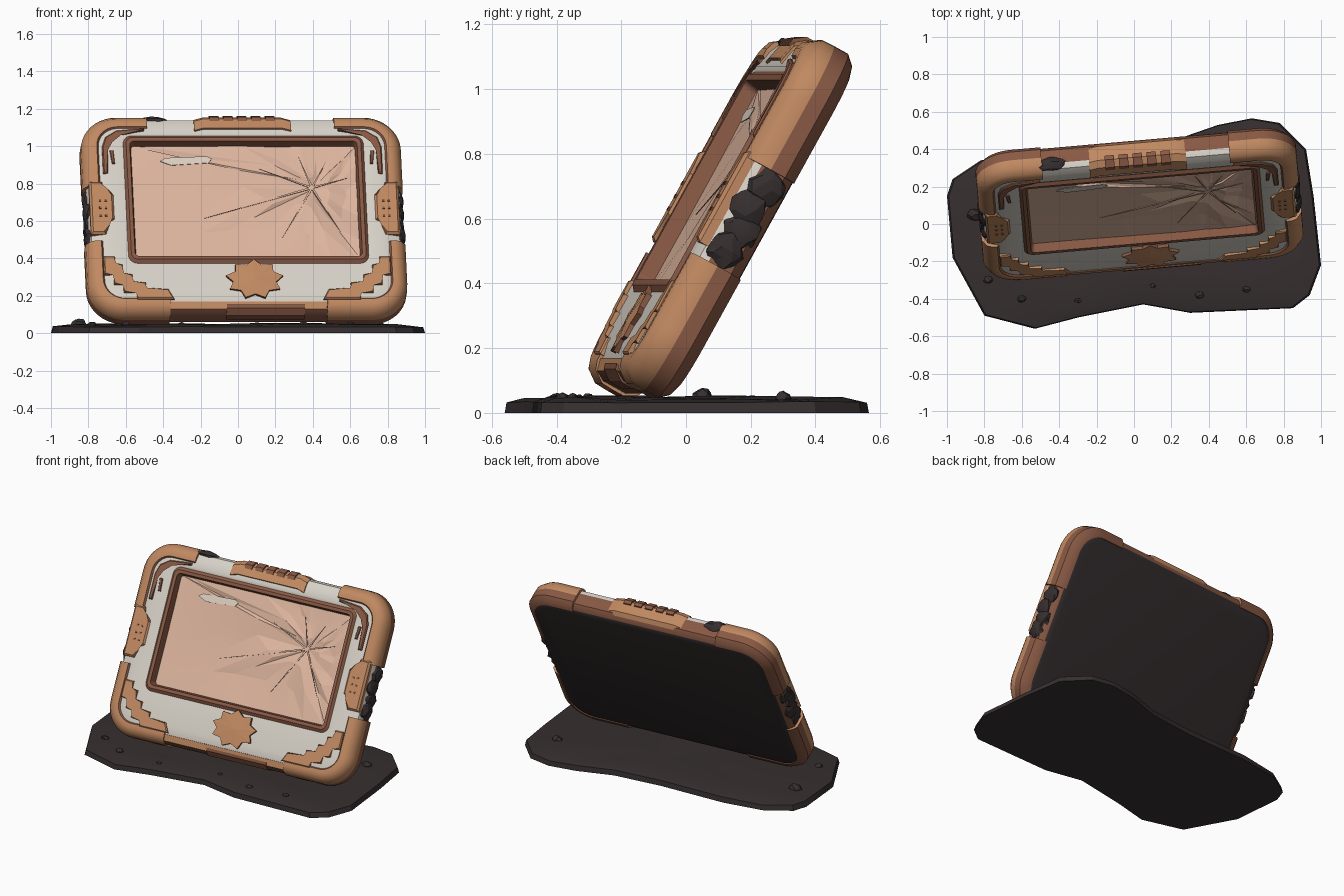
import bpy, bmesh, math, random
from mathutils import Matrix, Vector

if "Cube" in bpy.data.objects:
    bpy.data.objects.remove(bpy.data.objects["Cube"])

random.seed(4)


def mat(name, r, g, b):
    m = bpy.data.materials.new(name)
    m.diffuse_color = (r, g, b, 1)
    m.use_nodes = True
    m.node_tree.nodes["Principled BSDF"].inputs["Base Color"].default_value = m.diffuse_color
    return m


WHITE = mat("worn white", 0.68, 0.64, 0.57)
ORANGE = mat("copper orange", 0.53, 0.25, 0.12)
BROWN = mat("dark copper", 0.25, 0.10, 0.058)
GLASS = mat("peach glass", 0.72, 0.46, 0.34)
DARK = mat("charcoal", 0.037, 0.028, 0.029)
GLINT = mat("pale glint", 0.72, 0.62, 0.53)

# Tablet frame: x across, z up the face, -y out of the screen
LEAN = (Matrix.Translation((0.03, 0.105, 0.602)) @ Matrix.Rotation(math.radians(5), 4, 'Z')
        @ Matrix.Rotation(math.radians(-29), 4, 'X'))
HW, HH, RAD = 0.842, 0.59, 0.18


def finish(name, bm, mats, matrix=LEAN, recalc=True, angle=35):
    if recalc:
        bmesh.ops.recalc_face_normals(bm, faces=bm.faces)
    me = bpy.data.meshes.new(name)
    bm.to_mesh(me)
    bm.free()
    for m in mats:
        me.materials.append(m)
    ob = bpy.data.objects.new(name, me)
    bpy.context.collection.objects.link(ob)
    ob.matrix_world = matrix
    bpy.ops.object.select_all(action='DESELECT')
    ob.select_set(True)
    bpy.context.view_layer.objects.active = ob
    bpy.ops.object.shade_smooth_by_angle(angle=math.radians(angle))
    return ob


def round_rect(cx, cz, hw, hh, r, n=8):
    pts = []
    for q, (sx, sz) in enumerate(((1, 1), (-1, 1), (-1, -1), (1, -1))):
        for i in range(n + 1):
            a = math.pi / 2 * (q + i / n)
            pts.append((cx + sx * (hw - r) + r * math.cos(a), cz + sz * (hh - r) + r * math.sin(a)))
    return pts


def sweep(name, path, section, mats, rule=None):
    """Closed section (outset, depth) along path of (x, z, nx, nz)."""
    bm = bmesh.new()
    rings = [[bm.verts.new((x + nx * o, -d, z + nz * o)) for o, d in section] for x, z, nx, nz in path]
    k = len(section)
    for a, b in zip(rings, rings[1:]):
        for i in range(k):
            j = (i + 1) % k
            f = bm.faces.new((a[i], a[j], b[j], b[i]))
            f.material_index = rule[i] if rule else 0
    for end in (rings[0], rings[-1]):
        bm.faces.new(end)
    return finish(name, bm, mats)


def plate(name, pts, d0, d1, m, bevel=0.006):
    """Raised plate on the tablet face from an (x, z) outline."""
    bm = bmesh.new()
    a = [bm.verts.new((x, -d0, z)) for x, z in pts]
    b = [bm.verts.new((x, -d1, z)) for x, z in pts]
    top = bm.faces.new(b)
    bm.faces.new(a)
    for i in range(len(a)):
        j = (i + 1) % len(a)
        bm.faces.new((a[i], a[j], b[j], b[i]))
    if bevel:
        bmesh.ops.bevel(bm, geom=list(top.edges), offset=bevel, segments=1, affect='EDGES')
    return finish(name, bm, [m])


def chunk(name, loc, size, m=DARK, matrix=LEAN):
    bm = bmesh.new()
    bmesh.ops.create_icosphere(bm, subdivisions=2, radius=0.5)
    for v in bm.verts:
        k = random.uniform(0.8, 1.1)
        v.co = Vector((v.co[i] * size[i] * k + loc[i] for i in range(3)))
    return finish(name, bm, [m], matrix, angle=15)


# Main shell, back to front, ending in the recessed screen well
SX, SZ, SW, SH = 0.01, 0.085, 0.62, 0.36
rings = [  # centre x, centre z, half width, half height, radius, depth, material of band before it
    (0, 0, HW - 0.06, HH - 0.06, 0.13, -0.085, 2),
    (0, 0, HW - 0.03, HH - 0.03, 0.16, -0.08, 2),
    (0, 0, HW, HH, RAD, -0.05, 1),
    (0, 0, HW, HH, RAD, 0.03, 1),
    (0, 0, HW - 0.015, HH - 0.012, 0.17, 0.06, 0),
    (0, 0, HW - 0.06, HH - 0.045, 0.13, 0.075, 0),
    (0, 0, HW - 0.12, HH - 0.10, 0.09, 0.085, 0),
    (SX, SZ, SW + 0.025, SH + 0.03, 0.05, 0.078, 0),
    (SX, SZ, SW + 0.01, SH + 0.012, 0.035, 0.092, 1),
    (SX, SZ, SW - 0.01, SH - 0.008, 0.025, 0.09, 1),
    (SX, SZ, SW - 0.018, SH - 0.016, 0.02, 0.05, 1),
    (SX, SZ, SW - 0.024, SH - 0.022, 0.02, 0.015, 1)]
bm = bmesh.new()
loops = [[bm.verts.new((x, -r[5], z)) for x, z in round_rect(*r[:5])] for r in rings]
for a, b, r in zip(loops, loops[1:], rings[1:]):
    for i in range(len(a)):
        j = (i + 1) % len(a)
        bm.faces.new((a[i], a[j], b[j], b[i])).material_index = r[6]
bm.faces.new(loops[0]).material_index = 2
bm.faces.new(loops[-1]).material_index = 1
finish("tablet_shell", bm, [WHITE, BROWN, DARK])

# Cracked glass: shards fanned around an impact point
px, pz = 0.37, 0.17
x0, x1, z0, z1 = SX - SW + 0.016, SX + SW - 0.016, SZ - SH + 0.014, SZ + SH - 0.014
n = 22
angs = sorted([2 * math.pi * (i + random.uniform(-0.3, 0.3)) / n for i in range(n)]
              + [math.atan2(z - pz, x - px) % (2 * math.pi) for x in (x0, x1) for z in (z0, z1)])
bm = bmesh.new()
hub = bm.verts.new((px, -0.03, pz))
spokes = []
for i, a in enumerate(angs):
    c, s = math.cos(a), math.sin(a)
    reach = min(((x1 if c > 0 else x0) - px) / c, ((z1 if s > 0 else z0) - pz) / s)
    row = [hub]
    for t in (0.3, 0.65, 1.0):
        t2 = t if t == 1 else t + random.uniform(-0.12, 0.12)
        d = 0.044 + random.uniform(-0.012, 0.012) * (0.4 if t == 1 else 1)
        row.append(bm.verts.new((px + c * reach * t2, -d, pz + s * reach * t2)))
    spokes.append(row)
for i, a in enumerate(spokes):
    b = spokes[(i + 1) % len(spokes)]
    bm.faces.new((hub, a[1], b[1]))
    for k in (1, 2):
        bm.faces.new((a[k], a[k + 1], b[k + 1]))
        bm.faces.new((a[k], b[k + 1], b[k]))
for f in bm.faces:
    f.normal_update()
    if f.normal.y > 0:
        f.normal_flip()
finish("cracked_glass", bm, [GLASS], recalc=False, angle=7)
plate("glass_glint", [(-0.44, 0.33), (-0.41, 0.35), (-0.19, 0.36), (-0.16, 0.345), (-0.18, 0.32), (-0.38, 0.305)],
      0.056, 0.059, GLINT, 0)
for i, a in enumerate((0.3, 1.1, 1.9, 2.75, 3.45, 4.2, 5.2)):  # main crack lines
    L = (0.2, 0.18, 0.2, 0.3, 0.62, 0.36, 0.3)[i]
    c, s = math.cos(a), math.sin(a)
    plate("crack_%d" % i, [(px - s * 0.006, pz + c * 0.006), (px + c * L, pz + s * L),
                           (px + s * 0.006, pz - c * 0.006)], 0.052, 0.055, GLASS, 0)

# Corner guards wrapping each corner
GUARD = [(-0.04, -0.088), (-0.008, -0.078), (0.018, -0.05), (0.018, 0.0), (0.016, 0.04),
         (-0.012, 0.078), (-0.04, 0.088), (-0.065, 0.088), (-0.08, 0.07), (-0.06, 0.03)]
RULE = [1, 1, 1, 0, 0, 0, 0, 1, 1, 1]
for sx in (1, -1):
    for sz, ax, az in ((1, 0.34, 0.42), (-1, 0.42, 0.42)):
        path = [(sx * HW, sz * (HH - az), sx, 0)]
        for i in range(11):
            a = math.pi / 2 * i / 10
            c, s = math.cos(a), math.sin(a)
            path.append((sx * (HW - RAD + RAD * c), sz * (HH - RAD + RAD * s), sx * c, sz * s))
        path.append((sx * (HW - ax), sz * HH, 0, sz))
        sweep("corner_guard", path, GUARD, [ORANGE, BROWN], RULE)
        # inner ridge nested in the corner
        if sz > 0:
            plate("inner_ridge", [(sx * x, z) for x, z in ((0.75, 0.24), (0.75, 0.40), (0.73, 0.46), (0.67, 0.50),
                  (0.52, 0.515), (0.52, 0.50), (0.65, 0.475), (0.70, 0.43), (0.725, 0.38), (0.725, 0.24))],
                  0.05, 0.094, BROWN)
        else:
            plate("stepped_bracket", [(sx * x, z) for x, z in (
                (0.77, -0.27), (0.71, -0.27), (0.71, -0.32), (0.67, -0.32), (0.67, -0.38), (0.62, -0.38),
                (0.62, -0.43), (0.55, -0.43), (0.55, -0.47), (0.43, -0.47), (0.40, -0.53), (0.60, -0.53),
                (0.60, -0.49), (0.67, -0.49), (0.67, -0.44), (0.72, -0.44), (0.72, -0.38), (0.77, -0.38))],
                  0.05, 0.096, ORANGE)
    # Side grip, torn side padding and slot
    plate("side_grip", [(sx * x, z) for x, z in ((0.83, 0.19), (0.76, 0.19), (0.745, 0.14), (0.70, 0.11),
          (0.70, -0.04), (0.74, -0.07), (0.75, -0.13), (0.83, -0.13))], 0.03, 0.094, ORANGE, 0.012)
    for k in range(3):
        for j in range(2):
            x, z = sx * (0.745 + 0.03 * j), -0.02 + 0.045 * k
            plate("grip_stud", [(x - .006, z - .006), (x + .006, z - .006), (x + .006, z + .006), (x - .006, z + .006)],
                  0.09, 0.098, BROWN, 0)
    for k in range(4):
        chunk("torn_padding", (sx * 0.835, 0.015 * (k % 2), -0.11 + 0.075 * k), (0.06, 0.12, 0.13))
    plate("speaker_slot", [(sx * x, z) for x, z in ((0.69, 0.38), (0.71, 0.38), (0.70, 0.30), (0.685, 0.30))],
          0.06, 0.092, BROWN, 0.003)

# Top button housing, buttons, bottom strip
TOP = [(-0.01, -0.06), (0.014, -0.04), (0.014, 0.045), (-0.012, 0.078), (-0.075, 0.092), (-0.085, 0.06)]
sweep("button_housing", [(-0.25, HH - 0.015, 0, 1), (-0.20, HH, 0, 1), (0.22, HH, 0, 1), (0.27, HH - 0.015, 0, 1)],
      TOP, [ORANGE])
for i in range(5):
    x = -0.14 + 0.075 * i
    sweep("top_button", [(x - 0.025, HH, 0, 1), (x + 0.025, HH, 0, 1)],
          [(0.0, 0.02), (0.022, 0.025), (0.022, 0.05), (-0.004, 0.085), (-0.03, 0.086)], [BROWN])
sweep("bottom_strip", [(-0.43, -HH, 0, -1), (0.43, -HH, 0, -1)],
      [(-0.01, -0.06), (0.008, -0.04), (0.008, 0.04), (-0.01, 0.072), (-0.05, 0.082), (-0.055, 0.05)],
      [BROWN, ORANGE], [0, 0, 0, 1, 0, 0])
sweep("bottom_latch", [(-0.12, -HH, 0, -1), (0.30, -HH, 0, -1)],
      [(0, -0.02), (0.014, 0.0), (0.014, 0.045), (-0.012, 0.08), (-0.03, 0.085)], [BROWN])
chunk("top_dent", (-0.45, -0.03, HH - 0.005), (0.17, 0.09, 0.05))
chunk("bottom_dent", (0.44, -0.05, -HH + 0.03), (0.14, 0.07, 0.07))

# Faceted leaf-like ornament under the screen
bm = bmesh.new()
cx, cz = 0.035, -0.41
mid = bm.verts.new((cx, -0.104, cz))
back = bm.verts.new((cx, -0.06, cz))
rim = []
for i in range(18):
    a = math.pi / 2 + 2 * math.pi * i / 18
    k = 1.0 if i % 2 == 0 else 0.76
    rim.append([bm.verts.new((cx + 0.155 * k * math.cos(a), -d, cz + 0.12 * k * math.sin(a))) for d in (0.07, 0.097)])
for i, (a0, a1) in enumerate(rim):
    b0, b1 = rim[(i + 1) % 18]
    bm.faces.new((a0, a1, b1, b0)).material_index = 1
    bm.faces.new((a1, mid, b1))
    bm.faces.new((a0, b0, back))
finish("leaf_ornament", bm, [ORANGE, BROWN], angle=5)

# Rocky ground slab
outline = [(-1, 0.15), (-0.97, 0.24), (-0.82, 0.34), (-0.55, 0.39), (-0.1, 0.41), (0.22, 0.45), (0.45, 0.53),
           (0.63, 0.565), (0.78, 0.54), (0.92, 0.40), (0.96, 0.15), (1, -0.22), (0.94, -0.38), (0.85, -0.45),
           (0.3, -0.475), (0.05, -0.43), (-0.3, -0.5), (-0.53, -0.56), (-0.8, -0.49), (-0.97, -0.18)]
bm = bmesh.new()
levels = [(1.0, 0.0, 0), (0.99, 0.034, 0.003), (0.9, 0.044, 0.006), (0.6, 0.048, 0.006), (0.3, 0.05, 0.004)]
loops = [[bm.verts.new((x * s, y * s, z + random.uniform(-j, j))) for x, y in outline] for s, z, j in levels]
for a, b in zip(loops, loops[1:]):
    for i in range(len(a)):
        j = (i + 1) % len(a)
        bm.faces.new((a[i], a[j], b[j], b[i]))
bm.faces.new(loops[0])
bm.faces.new(loops[-1])
finish("rock_slab", bm, [DARK], Matrix(), angle=25)

# Loose stones on the slab
for x, y, s in ((-0.85, 0.05, 0.07), (-0.6, -0.4, 0.04), (0.35, -0.38, 0.04), (0.75, 0.3, 0.05), (-0.3, -0.41, 0.03),
                (0.6, -0.35, 0.035), (-0.78, -0.3, 0.04), (0.1, -0.33, 0.03)):
    chunk("loose_stone", (x, y, 0.045), (s * 1.3, s, s * 0.9), DARK, Matrix())
